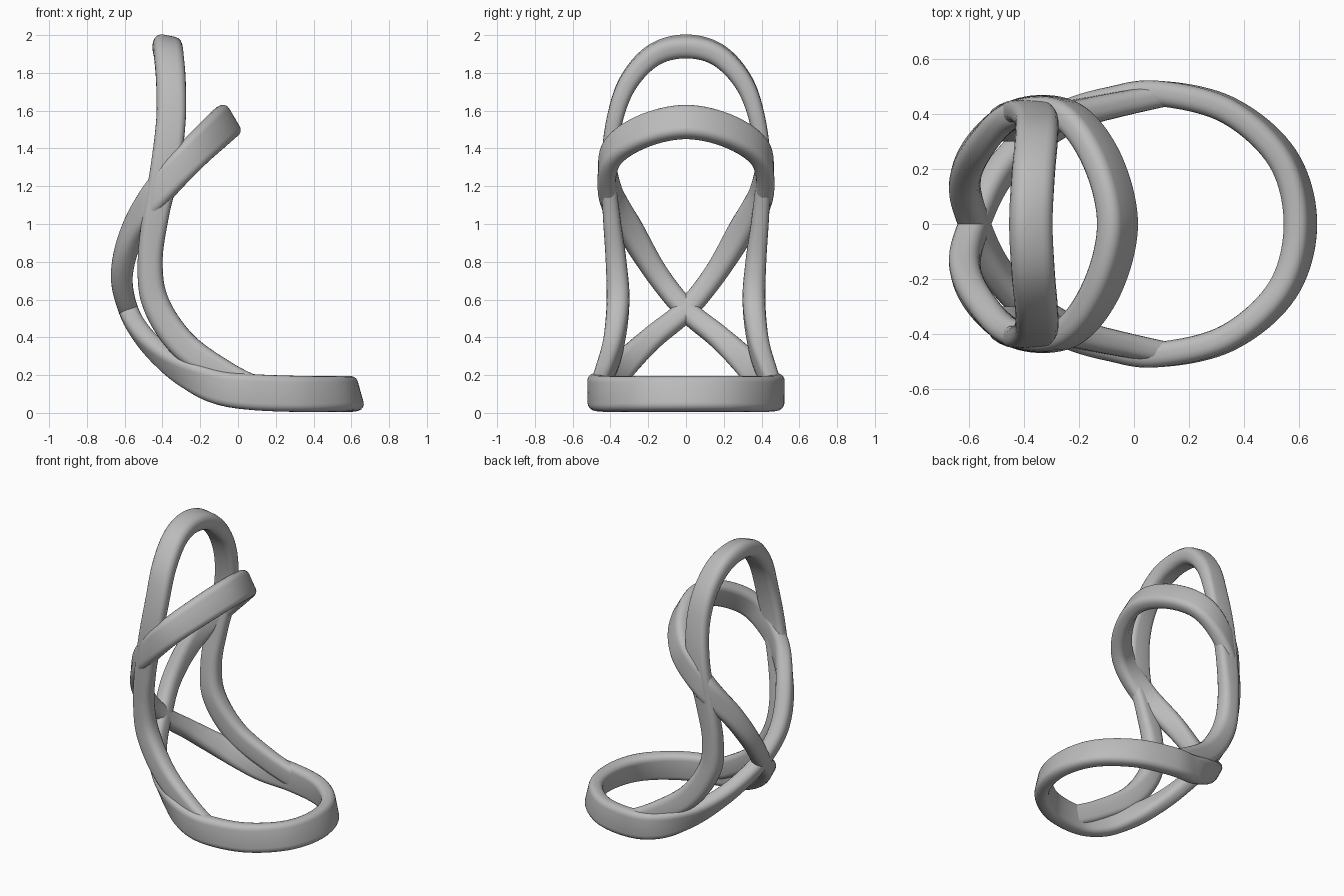
import bpy, bmesh, math
from mathutils import Vector

cube = bpy.data.objects.get("Cube")
if cube:
    bpy.data.objects.remove(cube, do_unlink=True)

mat = bpy.data.materials.new("warm_grey")
mat.use_nodes = True
mat.diffuse_color = (0.5, 0.5, 0.5, 1)
mat.node_tree.nodes["Principled BSDF"].inputs["Base Color"].default_value = (0.5, 0.5, 0.5, 1)


def key(pos, face, half_width, half_thick):
    """Path key: position, direction of the broad face, half sizes."""
    return Vector(pos), Vector(face).normalized(), Vector((half_width, half_thick, 0))


def mirrored(k):
    flip = Vector((1, -1, 1))
    return k[0] * flip, k[1] * flip, k[2]


def spline(a, b, c, d, t):
    return 0.5 * (2 * b + (c - a) * t + (2 * a - 5 * b + 4 * c - d) * t ** 2
                  + (3 * b - a - 3 * c + d) * t ** 3)


def section(hw, ht, steps=5):
    """Rounded rectangle, as (along width, along thickness) pairs."""
    r = 0.8 * min(hw, ht)
    pts = []
    for i, (sx, sy) in enumerate([(1, 1), (-1, 1), (-1, -1), (1, -1)]):
        for j in range(steps):
            a = (i + j / (steps - 1)) * math.pi / 2
            pts.append((sx * (hw - r) + r * math.cos(a), sy * (ht - r) + r * math.sin(a)))
    return pts


def band(name, keys, closed, steps=10):
    """Sweep the rounded section along a smooth path."""
    n = len(keys)
    pick = (lambda i: keys[i % n]) if closed else (lambda i: keys[max(0, min(n - 1, i))])
    frames = []
    for i in range(n if closed else n - 1):
        quad = [pick(i + o) for o in (-1, 0, 1, 2)]
        for s in range(steps):
            frames.append([spline(*[q[c] for q in quad], s / steps) for c in range(3)])
    if not closed:
        frames.append(list(keys[-1]))
    m = len(frames)
    bm = bmesh.new()
    rings = []
    for i, (pos, face, size) in enumerate(frames):
        before = frames[(i - 1) % m if closed else max(i - 1, 0)][0]
        after = frames[(i + 1) % m if closed else min(i + 1, m - 1)][0]
        tangent = (after - before).normalized()
        out = (face - tangent * face.dot(tangent)).normalized()
        side = tangent.cross(out)
        rings.append([bm.verts.new(pos + side * u + out * v)
                      for u, v in section(size.x, size.y)])
    count = len(rings[0])
    for i in range(m if closed else m - 1):
        a, b = rings[i], rings[(i + 1) % m]
        for j in range(count):
            k = (j + 1) % count
            bm.faces.new((a[j], a[k], b[k], b[j]))
    if not closed:
        bm.faces.new(rings[0])
        bm.faces.new(rings[-1])
    bmesh.ops.recalc_face_normals(bm, faces=bm.faces)
    mesh = bpy.data.meshes.new(name)
    bm.to_mesh(mesh)
    bm.free()
    mesh.materials.append(mat)
    obj = bpy.data.objects.new(name, mesh)
    bpy.context.collection.objects.link(obj)
    bpy.ops.object.select_all(action="DESELECT")
    obj.select_set(True)
    bpy.context.view_layer.objects.active = obj
    bpy.ops.object.shade_smooth_by_angle(angle=math.radians(50))


# Folded figure-eight: base ring, rear crossing, forward hoop
base_front = key((0.605, 0, 0.1), (0.96, 0, 0.27), 0.094, 0.046)
base_side = [
    key((0.54, 0.24, 0.1), (0.85, 0.48, 0.2), 0.094, 0.046),
    key((0.34, 0.415, 0.1), (0.45, 0.88, 0.08), 0.095, 0.046),
    key((0.08, 0.475, 0.11), (0, 1, 0), 0.095, 0.046),
    key((-0.1, 0.445, 0.135), (-0.2, 0.95, -0.1), 0.09, 0.046),
    key((-0.25, 0.385, 0.2), (-0.4, 0.8, -0.35), 0.083, 0.048),
    key((-0.38, 0.3, 0.285), (-0.6, 0.6, -0.5), 0.072, 0.05),
    key((-0.5, 0.17, 0.405), (-0.8, 0.3, -0.5), 0.062, 0.05),
]
crossing = key((-0.58, 0, 0.545), (-0.95, 0, -0.28), 0.058, 0.052)
hoop_side = [
    key((-0.615, 0.15, 0.73), (-1, 0.2, 0), 0.06, 0.056),
    key((-0.56, 0.285, 0.95), (-0.8, 0.55, 0.2), 0.07, 0.054),
    key((-0.43, 0.4, 1.16), (-0.3, 0.95, 0.1), 0.08, 0.05),
    key((-0.25, 0.4, 1.36), (0.3, 0.9, 0.15), 0.086, 0.048),
    key((-0.12, 0.24, 1.485), (0.7, 0.6, 0.4), 0.092, 0.048),
]
hoop_front = key((-0.06, 0, 1.54), (0.85, 0, 0.5), 0.094, 0.048)
loop = ([base_front] + base_side + [crossing] + [mirrored(k) for k in hoop_side]
        + [hoop_front] + hoop_side[::-1] + [crossing]
        + [mirrored(k) for k in base_side[::-1]])
band("figure_eight_band", loop, True)

# Tall arch rising from the sides of the base ring
arch_side = [
    key((0.12, 0.472, 0.11), (0, 1, 0), 0.07, 0.04),
    key((-0.06, 0.435, 0.2), (-0.1, 1, 0), 0.07, 0.045),
    key((-0.29, 0.385, 0.36), (-0.1, 1, 0), 0.075, 0.052),
    key((-0.435, 0.36, 0.58), (0, 1, 0), 0.072, 0.06),
    key((-0.465, 0.37, 0.8), (0, 1, 0), 0.066, 0.055),
    key((-0.435, 0.395, 1.05), (0, 1, 0), 0.07, 0.045),
    key((-0.385, 0.41, 1.3), (0, 1, 0), 0.078, 0.04),
    key((-0.355, 0.378, 1.55), (0, 1, 0.1), 0.078, 0.043),
    key((-0.355, 0.305, 1.75), (0.05, 0.85, 0.4), 0.078, 0.05),
    key((-0.367, 0.17, 1.895), (0.12, 0.5, 0.8), 0.078, 0.056),
]
arch_top = key((-0.375, 0, 1.94), (0.2, 0, 0.97), 0.078, 0.058)
band("tall_arch", arch_side + [arch_top] + [mirrored(k) for k in arch_side[::-1]], False)
